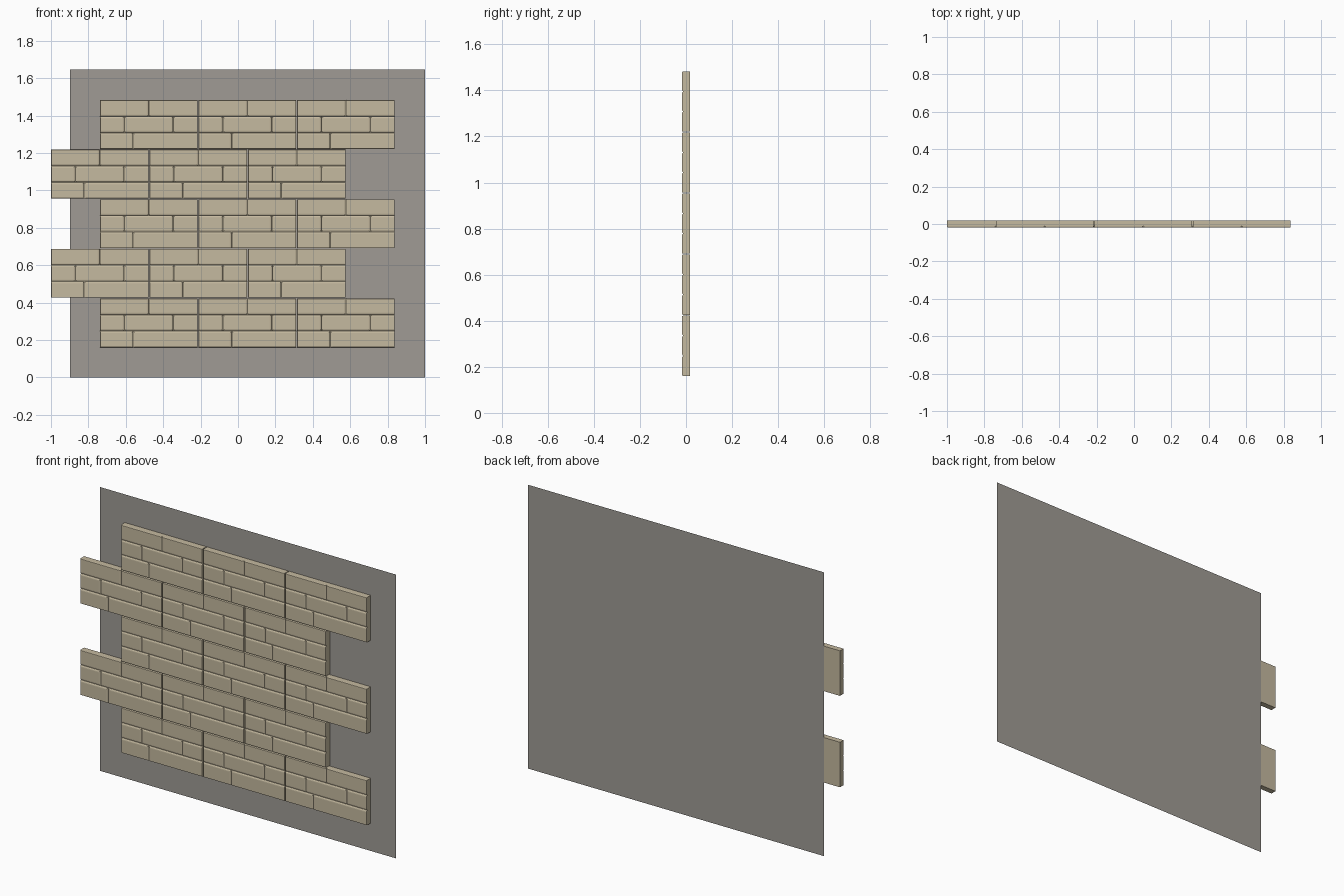
import bpy, bmesh

if "Cube" in bpy.data.objects:
    bpy.data.objects.remove(bpy.data.objects["Cube"])

def material(name, rgb):
    m = bpy.data.materials.new(name)
    m.diffuse_color = (*rgb, 1)
    m.use_nodes = True
    m.node_tree.nodes["Principled BSDF"].inputs["Base Color"].default_value = m.diffuse_color
    return m

stone = material("sandy stone", (0.56, 0.49, 0.35))
mortar = material("grey mortar", (0.35, 0.33, 0.30))

W, H = 0.522, 0.261                # tile size
BACK, BASE, FRONT = 0.018, -0.012, -0.018

def quad_ring(bm, x0, x1, z0, z1, y):
    return [bm.verts.new(p) for p in ((x0, y, z0), (x1, y, z0), (x1, y, z1), (x0, y, z1))]

def loft(bm, rings, cap_start):
    for a, b in zip(rings, rings[1:]):
        for i in range(4):
            j = (i + 1) % 4
            bm.faces.new((a[i], a[j], b[j], b[i]))
    bm.faces.new(rings[-1])
    if cap_start:
        bm.faces.new(rings[0][::-1])

def tile_mesh():
    bm = bmesh.new()
    # slab
    loft(bm, [quad_ring(bm, 0, W, 0, H, BACK), quad_ring(bm, 0, W, 0, H, BASE)], True)
    # raised bricks with softened edges along the joints, flush at the tile border
    courses = [(0.34,), (0.25, 0.75), (0.5,)]
    h = H / 3
    for r, joints in enumerate(courses):
        cuts = [0, *joints, 1]
        for a, b in zip(cuts, cuts[1:]):
            rings = []
            for inset, y in ((0.001, BASE), (0.003, -0.0155), (0.007, -0.0175), (0.011, FRONT)):
                e = inset * 0.25 if inset > 0.001 else 0    # tighter at border
                rings.append(quad_ring(
                    bm,
                    a * W + (inset if a > 0 else e), b * W - (inset if b < 1 else e),
                    r * h + (inset if r > 0 else e), (r + 1) * h - (inset if r < 2 else e), y))
            loft(bm, rings, False)
    bmesh.ops.recalc_face_normals(bm, faces=bm.faces)
    me = bpy.data.meshes.new("stone_tile")
    bm.to_mesh(me)
    bm.free()
    me.materials.append(stone)
    return me

# five staggered rows of three tiles
mesh = tile_mesh()
for row in range(5):
    x0 = -0.738 if row % 2 == 0 else -1.0
    for col in range(3):
        ob = bpy.data.objects.new(f"stone_tile_{row}_{col}", mesh)
        ob.location = (x0 + col * 0.527, 0, 0.161 + row * 0.265)
        bpy.context.collection.objects.link(ob)

# flat backing sheet
bm = bmesh.new()
bm.faces.new(quad_ring(bm, -0.898, 1.0, 0, 1.645, BACK + 0.0006))
me = bpy.data.meshes.new("backing_sheet")
bm.to_mesh(me)
bm.free()
me.materials.append(mortar)
bpy.context.collection.objects.link(bpy.data.objects.new("backing_sheet", me))
